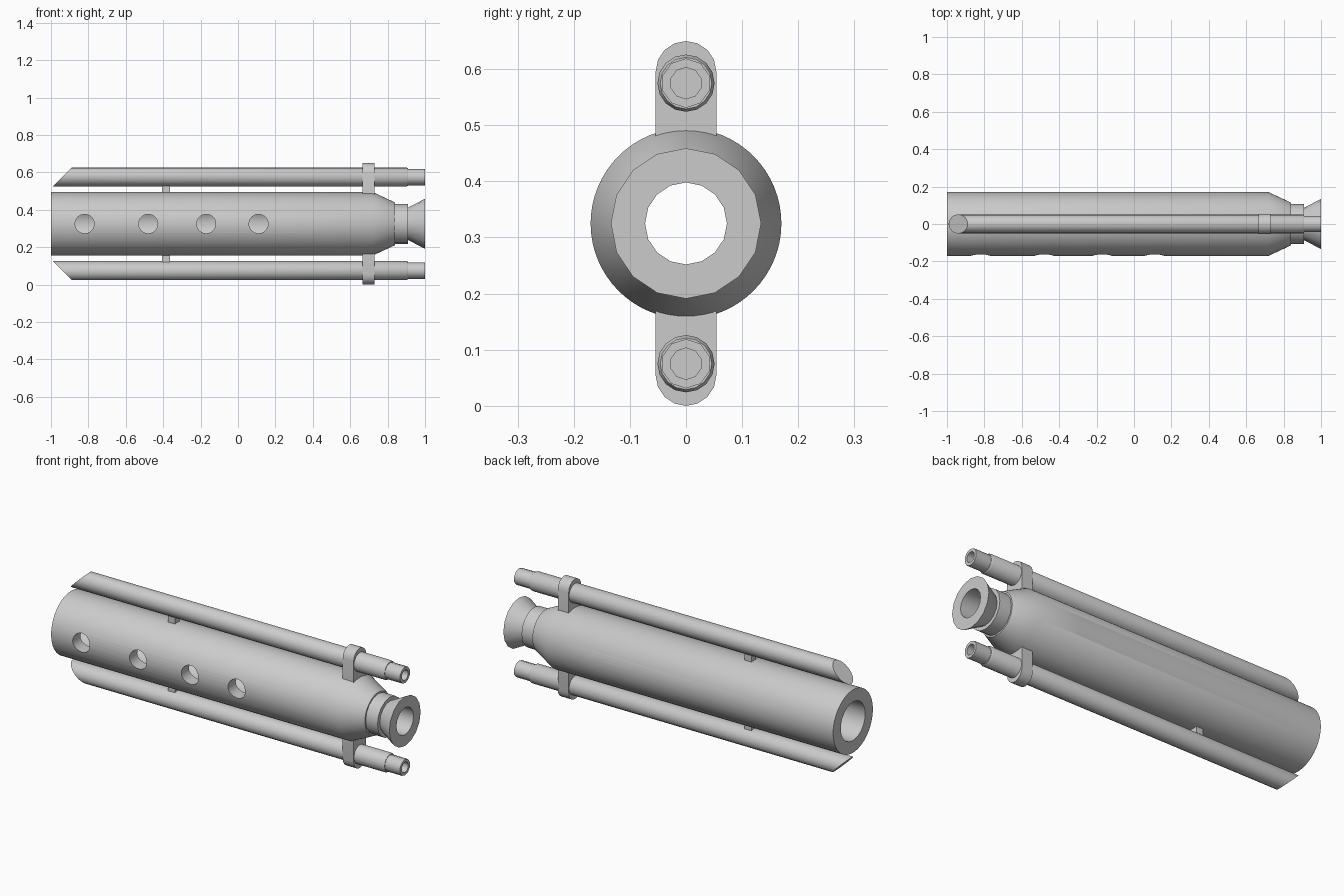
import bpy
import bmesh
import math

if "Cube" in bpy.data.objects:
    bpy.data.objects.remove(bpy.data.objects["Cube"])

AXIS_Z = 0.325   # height of the central axis
ROD_Z = 0.25     # side tube distance from that axis

metal = bpy.data.materials.new("light_grey_metal")
metal.use_nodes = True
metal.diffuse_color = (0.6, 0.6, 0.6, 1)
metal.node_tree.nodes["Principled BSDF"].inputs["Base Color"].default_value = (0.6, 0.6, 0.6, 1)


def finish(name, bm, mirror=False):
    """Turn a bmesh into an object on the central axis."""
    bmesh.ops.recalc_face_normals(bm, faces=bm.faces)
    mesh = bpy.data.meshes.new(name)
    bm.to_mesh(mesh)
    bm.free()
    mesh.materials.append(metal)
    obj = bpy.data.objects.new(name, mesh)
    obj.location.z = AXIS_Z
    bpy.context.collection.objects.link(obj)
    if mirror:
        mod = obj.modifiers.new("mirror_below", "MIRROR")
        mod.use_axis = (False, False, True)
    return obj


def smooth(obj, degrees=32):
    bpy.ops.object.select_all(action="DESELECT")
    obj.select_set(True)
    bpy.context.view_layer.objects.active = obj
    bpy.ops.object.shade_smooth_by_angle(angle=math.radians(degrees))


def lathe(profile, sides, z=0.0, ring=False, slant=0.0):
    """Revolve (x, radius) points about x; ring joins the ends, else they are capped."""
    bm = bmesh.new()
    loops = []
    for i, (x, r) in enumerate(profile):
        loop = []
        for k in range(sides):
            a = math.tau * k / sides
            h = r * math.cos(a)
            shift = slant * h if i == 0 else 0
            loop.append(bm.verts.new((x + shift, r * math.sin(a), z + h)))
        loops.append(loop)
    pairs = list(zip(loops, loops[1:]))
    if ring:
        pairs.append((loops[-1], loops[0]))
    else:
        bm.faces.new(loops[0])
        bm.faces.new(loops[-1])
    for a, b in pairs:
        for k in range(sides):
            n = (k + 1) % sides
            bm.faces.new((a[k], a[n], b[n], b[k]))
    return bm


# Hollow main body with tapered shoulder
body = finish("main_body", lathe(
    [(-1, 0.17), (0.72, 0.17), (0.84, 0.114), (0.84, 0.104), (-1, 0.104)], 64, ring=True))

# Round vents: four in front, one at the back
vents = [(-0.82, -1), (-0.48, -1), (-0.17, -1), (0.11, -1), (0.43, 1)]
bm = bmesh.new()
for x, side in vents:
    made = bmesh.ops.create_cone(bm, cap_ends=True, segments=32,
                                 radius1=0.051, radius2=0.051, depth=0.2)["verts"]
    for v in made:
        px, py, pz = v.co
        v.co = (x + px, side * 0.15 + pz, py)
cutter = finish("vent_cutter", bm)
cutter.hide_render = True
cut = body.modifiers.new("vents", "BOOLEAN")
cut.operation = "DIFFERENCE"
cut.object = cutter
bpy.context.view_layer.objects.active = body
bpy.ops.object.modifier_apply(modifier=cut.name)
bpy.data.objects.remove(cutter)
smooth(body, 25)

# Neck and flared muzzle with through bore
smooth(finish("flared_muzzle", lathe(
    [(0.72, 0.107), (0.91, 0.107), (0.91, 0.087), (1, 0.134), (1, 0.073), (0.72, 0.073)],
    16, ring=True)), 28)

# Side tubes, cut on a slant at the rear
smooth(finish("side_tubes", lathe(
    [(-0.94, 0.051), (0.9, 0.051), (0.91, 0.046)], 16, ROD_Z, slant=1), True), 28)

# Narrow bored tips of the tubes
smooth(finish("tube_tips", lathe(
    [(0.89, 0.044), (1, 0.044), (1, 0.028), (0.93, 0.028)], 10, ROD_Z), True), 40)

# Clamps with rounded ends holding the tubes
bm = bmesh.new()
outline = [(-0.054, 0.12)]
for k in range(9):
    a = math.pi * (1 - k / 8)
    outline.append((0.054 * math.cos(a), 0.271 + 0.054 * math.sin(a)))
outline.append((0.054, 0.12))
face = bm.faces.new([bm.verts.new((0.665, y, z)) for y, z in outline])
extruded = bmesh.ops.extrude_face_region(bm, geom=[face])["geom"]
bmesh.ops.translate(bm, vec=(0.065, 0, 0),
                    verts=[g for g in extruded if isinstance(g, bmesh.types.BMVert)])
smooth(finish("tube_clamps", bm, True))

# Small rear posts between body and tubes
bm = bmesh.new()
bmesh.ops.create_cube(bm, size=1)
bmesh.ops.scale(bm, vec=(0.042, 0.04, 0.06), verts=bm.verts)
bmesh.ops.translate(bm, vec=(-0.385, 0, 0.185), verts=bm.verts)
finish("rear_posts", bm, True)
